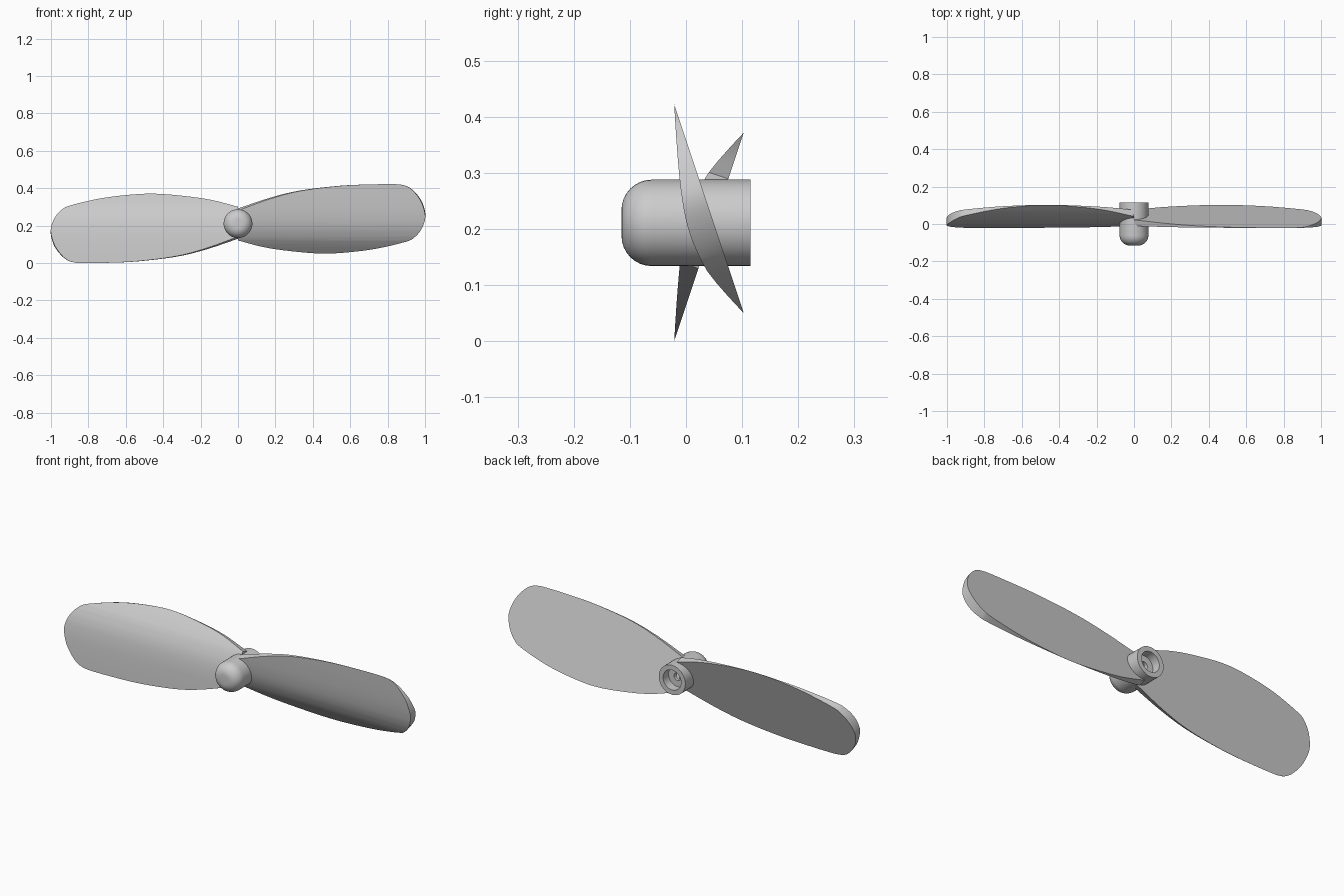
import bpy, bmesh, math
from mathutils import Vector, Matrix

if "Cube" in bpy.data.objects:
    bpy.data.objects.remove(bpy.data.objects["Cube"])

AXIS_Z = 0.211                                    # hub axis height
EDGE = Vector((0, -0.021, 0.422))                 # leading edge of the right blade
CHORD = Vector((0, 0.124, -0.372)).normalized()   # across the pitched blade
FRONT = Vector((0, CHORD.z, -CHORD.y))            # out of the flat back face


def place(x, s, t):
    return EDGE + Vector((x, 0, 0)) + CHORD * s + FRONT * t


def smooth_path(pts, steps=5):
    p = [Vector(q) for q in pts]
    p = [2 * p[0] - p[1]] + p + [2 * p[-1] - p[-2]]
    out = []
    for a, b, c, d in zip(p, p[1:], p[2:], p[3:]):
        for k in range(steps):
            u = k / steps
            out.append(0.5 * (2 * b + (c - a) * u + (2 * a - 5 * b + 4 * c - d) * u * u
                              + (3 * b - a - 3 * c + d) * u ** 3))
    return out + [p[-2]]


def make_object(name, bm):
    bmesh.ops.recalc_face_normals(bm, faces=bm.faces)
    me = bpy.data.meshes.new(name)
    bm.to_mesh(me)
    bm.free()
    ob = bpy.data.objects.new(name, me)
    bpy.context.collection.objects.link(ob)
    return ob


def prism(name, points, offset):
    bm = bmesh.new()
    face = bm.faces.new([bm.verts.new(p) for p in points])
    res = bmesh.ops.extrude_face_region(bm, geom=[face], use_keep_orig=True)
    verts = [v for v in res["geom"] if isinstance(v, bmesh.types.BMVert)]
    bmesh.ops.translate(bm, verts=verts, vec=offset)
    return make_object(name, bm)


def shade(ob, angle):
    bpy.ops.object.select_all(action='DESELECT')
    ob.select_set(True)
    bpy.context.view_layer.objects.active = ob
    bpy.ops.object.shade_smooth_by_angle(angle=math.radians(angle))


# Blade: flat-backed airfoil section run along x, trimmed to the planform
section = smooth_path([(0, 0), (0.06, 0.016), (0.125, 0.032), (0.165, 0.040), (0.2, 0.045),
                       (0.23, 0.0465), (0.257, 0.045), (0.301, 0.038), (0.35, 0.019),
                       (0.392, 0)], 2)
blade = prism("right_blade", [place(-0.1, *q) for q in section], Vector((1.2, 0, 0)))

outline = smooth_path([(0, 0.137), (0.17, 0.077), (0.33, 0.036), (0.545, 0.009), (0.73, 0.001),
                       (0.855, 0.001), (0.92, 0.021), (0.973, 0.080), (0.997, 0.140),
                       (1.0, 0.185), (0.98, 0.240), (0.945, 0.285), (0.898, 0.313),
                       (0.738, 0.359), (0.578, 0.384), (0.444, 0.391), (0.283, 0.375),
                       (0.14, 0.349), (0, 0.305)])
trim = prism("planform_cutter", [place(x, s, -0.05) for x, s in outline], FRONT * 0.2)
trim.hide_render = True

mod = blade.modifiers.new("planform", 'BOOLEAN')
mod.operation = 'INTERSECT'
mod.solver = 'EXACT'
mod.object = trim
bpy.context.view_layer.objects.active = blade
bpy.ops.object.modifier_apply(modifier=mod.name)
bpy.data.objects.remove(trim)
shade(blade, 30)

# Opposite blade: half turn about the hub axis
other = blade.copy()
other.data = blade.data.copy()
other.name = "left_blade"
other.data.transform(Matrix.Translation((0, 0, AXIS_Z)) @ Matrix.Rotation(math.pi, 4, 'Y')
                     @ Matrix.Translation((0, 0, -AXIS_Z)))
bpy.context.collection.objects.link(other)

# Hub: lathed rounded nose, rear recess and shaft bore, as (radius, y)
R, FILLET = 0.077, 0.054
profile = [(0, -0.115)]
for k in range(9):
    a = k / 8 * math.pi / 2
    profile.append((R - FILLET + FILLET * math.sin(a), -0.115 + FILLET * (1 - math.cos(a))))
profile += [(R, 0.115), (0.052, 0.115), (0.052, 0.07), (0.02, 0.07), (0.02, 0.02), (0, 0.02)]
bm = bmesh.new()
vs = [bm.verts.new((r, y, AXIS_Z)) for r, y in profile]
es = [bm.edges.new(e) for e in zip(vs, vs[1:])]
bmesh.ops.spin(bm, geom=vs + es, cent=(0, 0, AXIS_Z), axis=(0, 1, 0), angle=2 * math.pi, steps=36)
bmesh.ops.remove_doubles(bm, verts=bm.verts, dist=1e-5)
shade(make_object("hub", bm), 30)
